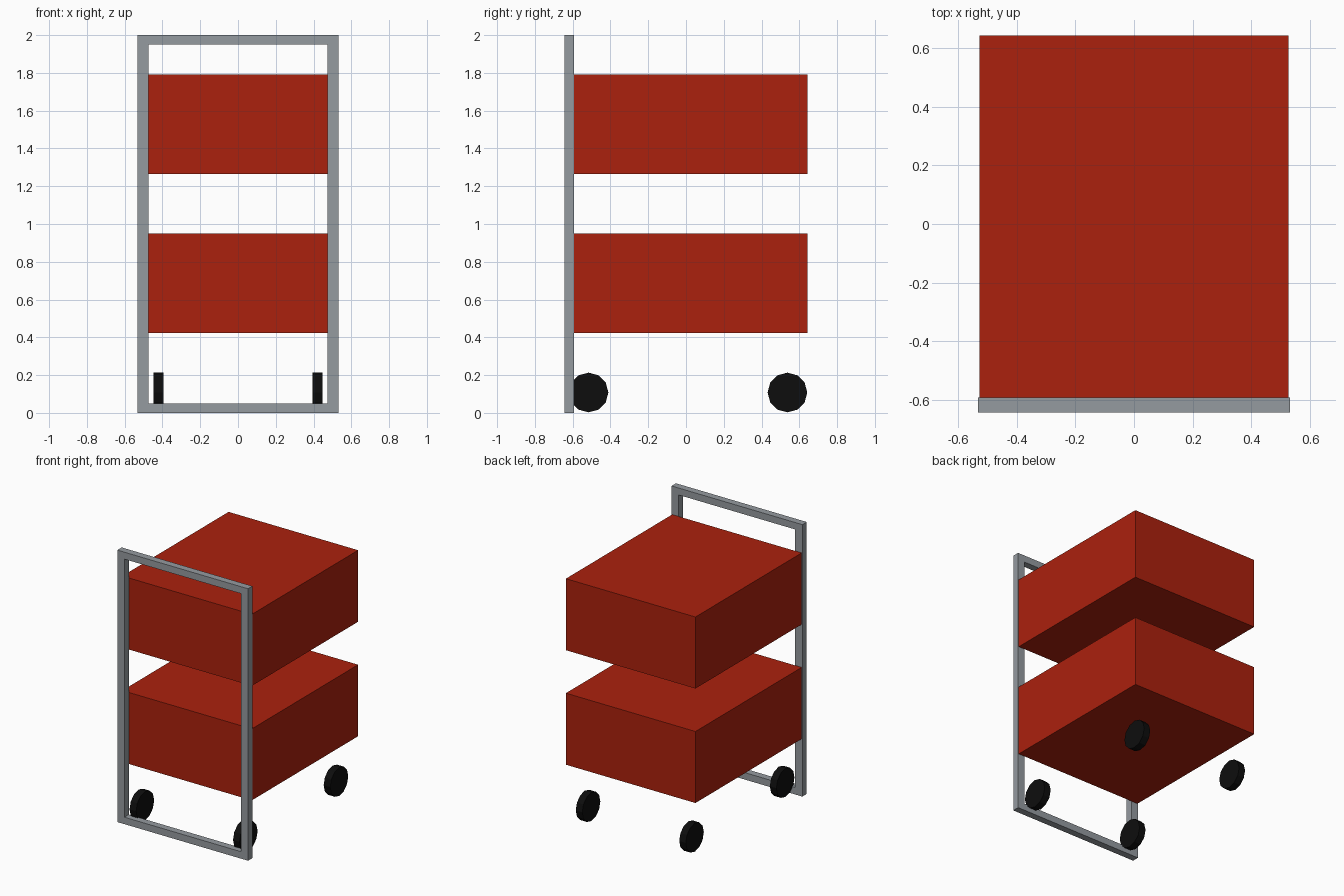
import bpy
import math

cube = bpy.data.objects.get("Cube")
if cube:
    bpy.data.objects.remove(cube, do_unlink=True)


def material(name, colour):
    mat = bpy.data.materials.new(name)
    mat.use_nodes = True
    mat.diffuse_color = (*colour, 1)
    mat.node_tree.nodes["Principled BSDF"].inputs["Base Color"].default_value = (*colour, 1)
    return mat


red = material("red", (0.41, 0.015, 0.004))
grey = material("steel grey", (0.30, 0.325, 0.35))
black = material("rubber black", (0.004, 0.004, 0.004))


def box(name, low, high, mat):
    centre = [(a + b) / 2 for a, b in zip(low, high)]
    bpy.ops.mesh.primitive_cube_add(size=1, location=centre)
    ob = bpy.context.object
    ob.name = name
    ob.scale = [b - a for a, b in zip(low, high)]
    bpy.ops.object.transform_apply(location=False, rotation=False, scale=True)
    ob.data.materials.append(mat)


# Two stacked bins
half_bin = 0.527
for name, bottom in (("lower_bin", 0.423), ("upper_bin", 1.265)):
    box(name, (-half_bin, -0.592, bottom), (half_bin, 0.643, bottom + 0.526), red)

# Upright rectangular frame at the front
outer, inner, front, back, bar = 0.532, 0.474, -0.643, -0.592, 0.051
box("left_frame_post", (inner, front, 0), (outer, back, 2), grey)
box("right_frame_post", (-outer, front, 0), (-inner, back, 2), grey)
box("bottom_frame_bar", (-inner, front, 0), (inner, back, bar), grey)
box("top_frame_bar", (-inner, front, 2 - bar), (inner, back, 2), grey)

# Four twelve-sided wheels
for side, x in (("left", 0.421), ("right", -0.421)):
    for end, y in (("front", -0.516), ("back", 0.537)):
        bpy.ops.mesh.primitive_cylinder_add(
            vertices=12, radius=0.105, depth=0.053,
            location=(x, y, 0.108), rotation=(0, math.pi / 2, 0))
        wheel = bpy.context.object
        wheel.name = f"{end}_{side}_wheel"
        wheel.data.materials.append(black)
